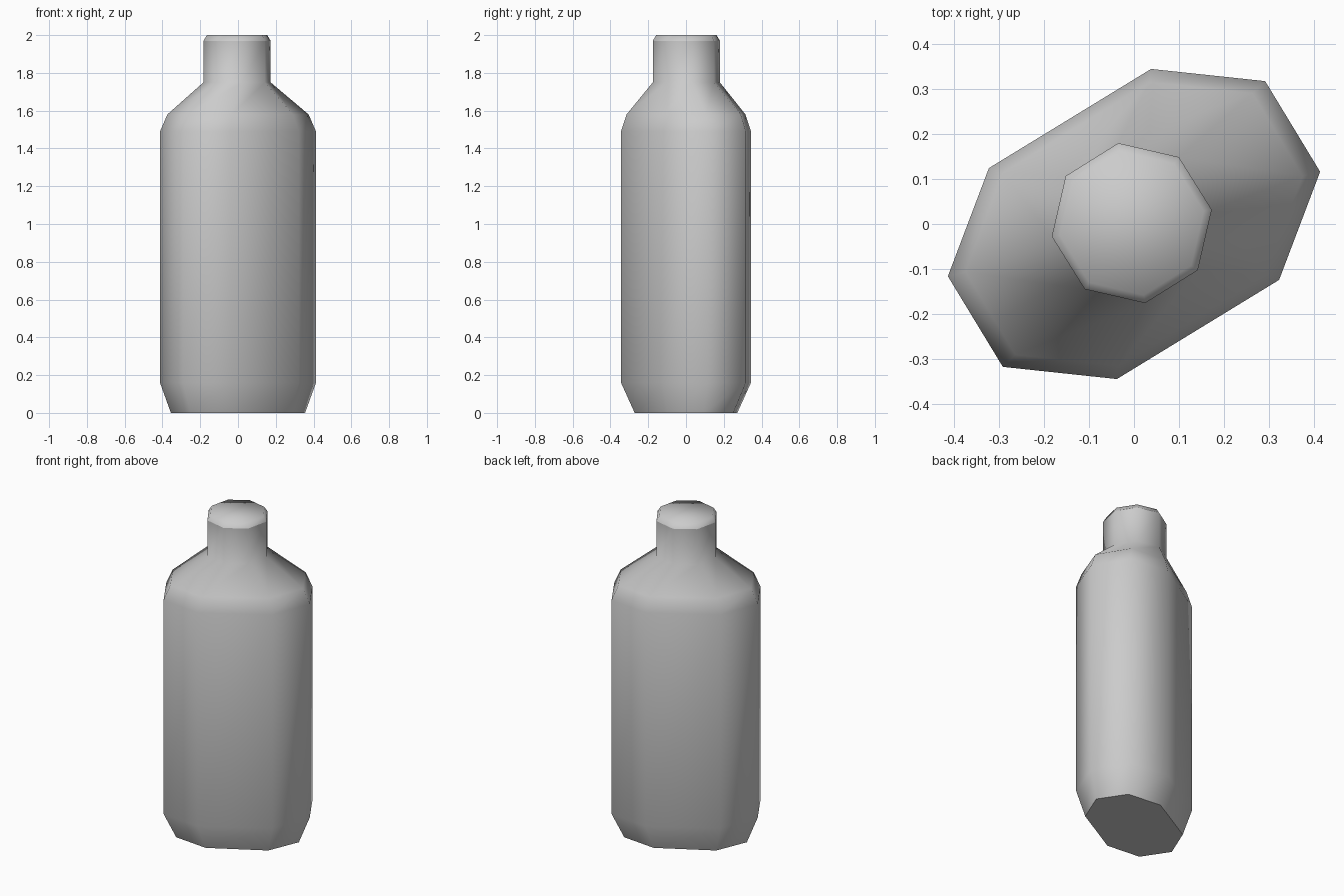
import bpy
import bmesh
import math
from mathutils import Vector

cube = bpy.data.objects.get("Cube")
if cube:
    bpy.data.objects.remove(cube, do_unlink=True)

# Single grey material
grey = bpy.data.materials.new("plain grey")
grey.use_nodes = True
colour = (0.6, 0.6, 0.6, 1)
grey.diffuse_color = colour
grey.node_tree.nodes["Principled BSDF"].inputs["Base Color"].default_value = colour

# Half of the flattened eight-sided body outline; the other half is its opposite
half = [Vector(p) for p in ((0.413, 0.116), (0.291, 0.317), (0.038, 0.344), (-0.322, 0.124))]
outline = half + [-p for p in half]


def body_ring(z, sx=1, sy=1):
    return [(p.x * sx, p.y * sy, z) for p in outline]


def neck_ring(z, radius):
    angles = [math.radians(9.5 + 45 * i) for i in range(8)]
    return [(radius * math.cos(a) - 0.005, radius * math.sin(a) + 0.002, z) for a in angles]


def loft(name, rings, close_bottom=False, close_top=False):
    """Skin a stack of eight-sided rings, smooth with a crisp base edge."""
    bm = bmesh.new()
    loops = [[bm.verts.new(co) for co in ring] for ring in rings]
    for low, high in zip(loops, loops[1:]):
        for i in range(8):
            j = (i + 1) % 8
            bm.faces.new((low[i], low[j], high[j], high[i]))
    if close_top:
        bm.faces.new(loops[-1])
    for face in bm.faces:
        face.smooth = True
    if close_bottom:
        base = bm.faces.new(loops[0][::-1])
        base.smooth = False
        for edge in base.edges:
            edge.smooth = False
    mesh = bpy.data.meshes.new(name)
    bm.to_mesh(mesh)
    bm.free()
    mesh.materials.append(grey)
    obj = bpy.data.objects.new(name, mesh)
    bpy.context.collection.objects.link(obj)
    return obj


# Body with tapered foot, rounded shoulder and straight neck
loft("bottle_body", [
    body_ring(0, 0.86, 0.79),
    body_ring(0.16),
    body_ring(1.49),
    body_ring(1.58, 0.905, 0.915),
    neck_ring(1.75, 0.18),
    neck_ring(1.97, 0.18),
], close_bottom=True)

# Softly bevelled lid on the neck
loft("bottle_lid", [neck_ring(1.97, 0.18), neck_ring(2.0, 0.162)], close_top=True)
